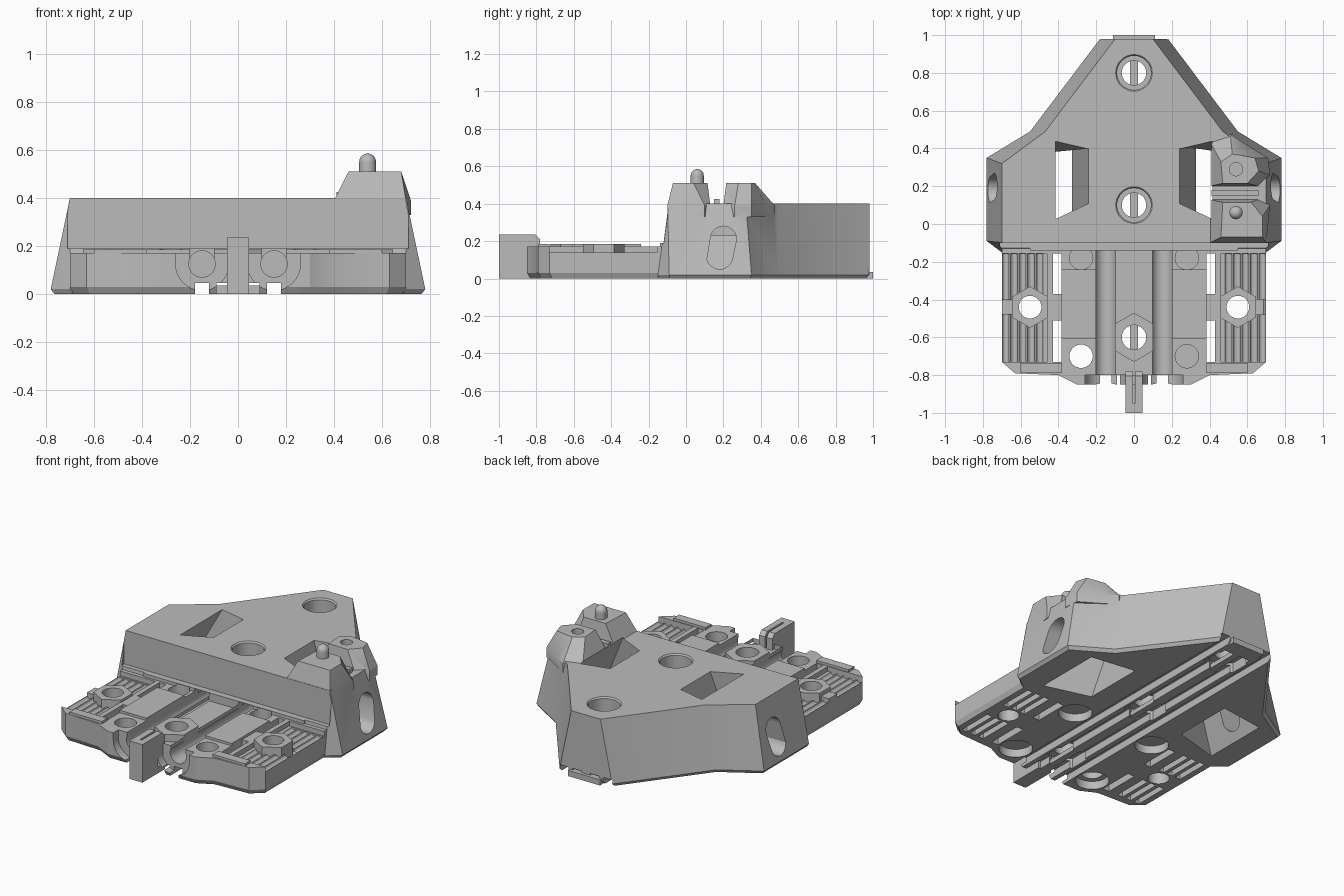
import bpy, bmesh, math
from mathutils import Matrix, Vector

cube = bpy.data.objects.get("Cube")
if cube:
    bpy.data.objects.remove(cube, do_unlink=True)

grey = bpy.data.materials.new("matte grey")
grey.use_nodes = True
grey.diffuse_color = (0.5, 0.5, 0.5, 1)
grey.node_tree.nodes["Principled BSDF"].inputs["Base Color"].default_value = (0.5, 0.5, 0.5, 1)


def finish(name, bm):
    bmesh.ops.recalc_face_normals(bm, faces=bm.faces)
    mesh = bpy.data.meshes.new(name)
    bm.to_mesh(mesh)
    bm.free()
    ob = bpy.data.objects.new(name, mesh)
    bpy.context.collection.objects.link(ob)
    mesh.materials.append(grey)
    return ob


def loft(name, *levels):
    """Stack of matching outlines, each given as (z, points)."""
    bm = bmesh.new()
    rings = [[bm.verts.new((x, y, z)) for x, y in pts] for z, pts in levels]
    n = len(rings[0])
    for a, b in zip(rings, rings[1:]):
        for i in range(n):
            j = (i + 1) % n
            bm.faces.new((a[i], a[j], b[j], b[i]))
    bm.faces.new(rings[0])
    bm.faces.new(rings[-1])
    return finish(name, bm)


def box(name, x0, x1, y0, y1, z0, z1):
    pts = [(x0, y0), (x1, y0), (x1, y1), (x0, y1)]
    return loft(name, (z0, pts), (z1, pts))


def rod(name, p, q, r, n=32, r2=None, turn=0):
    """Cylinder, cone or hex prism between two points."""
    p, q = Vector(p), Vector(q)
    bm = bmesh.new()
    m = Matrix.Translation((p + q) / 2) @ (q - p).to_track_quat('Z', 'Y').to_matrix().to_4x4()
    m = m @ Matrix.Rotation(turn, 4, 'Z')
    bmesh.ops.create_cone(bm, cap_ends=True, segments=n, radius1=r, radius2=r if r2 is None else r2,
                          depth=(q - p).length, matrix=m)
    return finish(name, bm)


def hexagon(name, x, y, r, z0, z1):
    pts = [(x + r * math.sin(k * math.pi / 3), y + r * math.cos(k * math.pi / 3)) for k in range(6)]
    return loft(name, (z0, pts), (z1, pts))


def combine(target, tool, op):
    mod = target.modifiers.new("shape", 'BOOLEAN')
    mod.operation, mod.object, mod.solver = op, tool, 'EXACT'
    bpy.context.view_layer.objects.active = target
    bpy.ops.object.modifier_apply(modifier=mod.name)
    bpy.data.objects.remove(tool, do_unlink=True)


def cut(tool):
    combine(body, tool, 'DIFFERENCE')


def add(tool):
    combine(body, tool, 'UNION')


def both(half):
    """Close a half outline by mirroring it across x = 0."""
    return half + [(-x, y) for x, y in reversed(half)]


def shrink(pts, k=0.98):
    return [(x * k, y * k) for x, y in pts]


# Tall rear housing with sloping sides
foot = both([(.70, -.15), (.78, -.09), (.78, .35), (.55, .49), (.18, .98)])
roof = both([(.70, -.10), (.70, -.098), (.70, .32), (.47, .49), (.10, .98)])
body = loft("carriage_body", (0, shrink(foot)), (.02, foot), (.4, roof))
cut(box("front_trim", -.71, .71, -.3, -.1, .19, .6))

# Low front plate
plate = both([(.30, -.85), (.40, -.80), (.63, -.79), (.70, -.73), (.70, 0)])
add(loft("front_plate", (0, shrink(plate)), (.03, plate), (.17, plate)))
add(box("rear_ledge", -.55, .55, -.14, -.05, .1, .19))
for s in (-1, 1):
    add(box("raised_pad", min(s*.2, s*.385), max(s*.2, s*.385), -.61, -.24, .1, .185))
    add(box("end_wall", min(s*.38, s*.60), max(s*.38, s*.60), -.79, -.735, .1, .185))

# Twin rod channels, tunnels and front sockets
cut(box("centre_recess", -.1, .1, -.8, -.14, .14, .3))
add(hexagon("centre_boss", 0, -.6, .13, .05, .185))
for s in (-1, 1):
    x = s * .15
    cut(rod("rod_tunnel", (x, -.9, .125), (x, .8, .125), .055))
    cut(box("channel_mouth", x - .05, x + .05, -.9, -.1, .13, .188))
    cut(rod("front_socket", (x, -.9, .125), (x, -.8, .125), .11))
    cut(box("socket_mouth", x - .11, x + .11, -.9, -.8, .13, .3))

# Ribbed side beds, slots, bosses and screw holes
for s in (-1, 1):
    cut(box("bed", min(s*.46, s*.8), max(s*.46, s*.8), -.73, -.155, .14, .188))
    for k in range(5):
        x = s * (.50 + .045 * k)
        cut(rod("bed_groove", (x, -.73, .145), (x, -.16, .145), .019, 12))
    for y0, y1 in ((-.73, -.51), (-.37, -.155)):
        cut(box("slot", min(s*.385, s*.43), max(s*.385, s*.43), y0, y1, -.1, .3))
        for k in range(3):
            x = s * (.51 + .06 * k)
            cut(box("under_groove", x - .018, x + .018, y0, y1, -.1, .04))
    add(box("cross_bar", min(s*.385, s*.70), max(s*.385, s*.70), -.48, -.40, .1, .16))
    add(hexagon("side_boss", s * .55, -.44, .11, .1, .185))
    cut(rod("side_hole", (s*.55, -.44, -.1), (s*.55, -.44, .3), .06))
    for y in (-.18, -.70):
        cut(rod("screw_hole", (s*.28, y, -.1), (s*.28, y, .188), .062))
        cut(rod("screw_pocket", (s*.28, y, -.1), (s*.28, y, .05), .095))

# Long grooves in the underside
for s in (-1, 1):
    for c in (.06, .15):
        cut(box("belt_groove", s*c - .03, s*c + .03, -.95, 1.1, -.1, .045))

# Stepped bolt holes on the centre line
for y, top in ((.8, .4), (.1, .4), (-.6, .185)):
    cut(rod("bolt_hole", (0, y, -.1), (0, y, top + .1), .065))
    cut(hexagon("nut_pocket", 0, y, .12, -.1, .06))
    if top > .3:
        cut(rod("bolt_head_seat", (0, y, .3), (0, y, .45), .09))
        cut(rod("bolt_chamfer", (0, y, .385), (0, y, .41), .085, r2=.105))

# Guide tower in two halves, over the left side
front_low = [(.40, -.10), (.70, -.10), (.72, .10), (.66, .13), (.40, .13)]
front_top = [(.46, -.07), (.68, -.07), (.68, .04), (.62, .115), (.47, .115)]
back_low = [(.40, .20), (.66, .20), (.72, .26), (.71, .35), (.58, .43), (.51, .475), (.40, .44)]
back_top = [(.47, .215), (.60, .215), (.66, .28), (.64, .35), (.56, .365), (.52, .37), (.46, .33)]
add(loft("tower_front", (.33, front_low), (.39, front_low), (.51, front_top)))
add(loft("tower_back", (.33, back_low), (.39, back_low), (.51, back_top)))
add(box("tower_ridge", .41, .66, .15, .18, .35, .425))
cut(rod("pin_socket", (.54, .29, .42), (.54, .29, .6), .035))

# Windows flaring out toward the underside, with slanted side ports
for s in (-1, 1):
    top = [(.41, .44), (.24, .40), (.24, .11), (.41, .03)]
    low = [(.62, .36), (.33, .40), (.33, .02), (.62, -.06)]
    cut(loft("window", (-.01, [(s*x, y) for x, y in low]), (.41, [(s*x, y) for x, y in top])))
    bm = bmesh.new()
    outline = []
    for k in range(24):
        a = 2 * math.pi * k / 24
        up = math.sin(a) >= 0
        outline.append((.2 if up else .18, .21 if up else .12, a))
    ends = [[bm.verts.new((s * x, cy + .07 * math.cos(a), cz + .07 * math.sin(a)))
             for cy, cz, a in outline] for x in (.5, .9)]
    for i in range(24):
        j = (i + 1) % 24
        bm.faces.new((ends[0][i], ends[0][j], ends[1][j], ends[1][i]))
    for ring in ends:
        bm.faces.new(ring)
    cut(finish("side_port", bm))

# Separate small parts: pin with round tip, centre rail, tabs
pin = rod("tower_pin", (.54, .06, .45), (.54, .06, .55), .035)
bm = bmesh.new()
bmesh.ops.create_uvsphere(bm, u_segments=32, v_segments=16, radius=.035,
                          matrix=Matrix.Translation((.54, .06, .55)))
combine(pin, finish("pin_tip", bm), 'UNION')
box("under_rail", -.02, .02, -.8, .95, .002, .03)
box("rear_tab", -.11, .11, .9, 1, 0, .035)
tab = box("front_tab", -.045, .045, -1, -.78, 0, .235)
combine(tab, box("tab_slit", -.006, .006, -.95, -.7, .1, .3), 'DIFFERENCE')
combine(tab, rod("tab_slope", (-.1, -.76, .26), (.1, -.76, .26), .07, 4), 'DIFFERENCE')

for ob in list(bpy.context.collection.objects):
    if ob.type == 'MESH' and ob.data.materials and ob.data.materials[0] == grey:
        bpy.ops.object.select_all(action='DESELECT')
        ob.select_set(True)
        bpy.context.view_layer.objects.active = ob
        bpy.ops.object.shade_smooth_by_angle(angle=math.radians(25))
